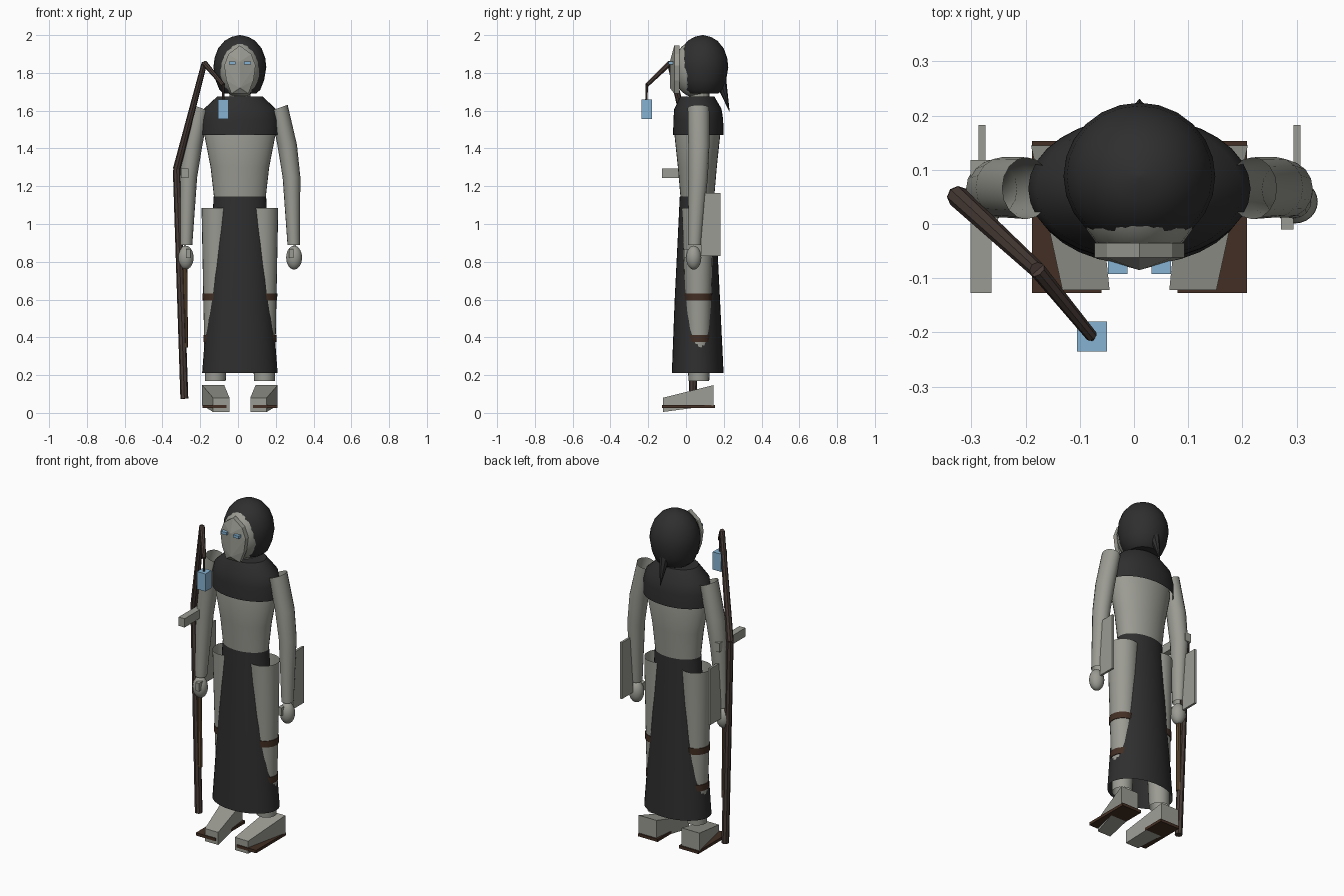
import bpy, bmesh, math
from mathutils import Vector

cube = bpy.data.objects.get("Cube")
if cube:
    bpy.data.objects.remove(cube, do_unlink=True)

CX, CY = 0.01, 0.06  # body axis


def material(name, rgb):
    m = bpy.data.materials.new(name)
    m.use_nodes = True
    col = (*rgb, 1)
    m.diffuse_color = col
    m.node_tree.nodes["Principled BSDF"].inputs["Base Color"].default_value = col
    return m


GREY = material("pale grey", (0.33, 0.33, 0.295))
DARK = material("charcoal cloth", (0.028, 0.028, 0.028))
WOOD = material("dark wood", (0.065, 0.045, 0.038))
LEATHER = material("brown leather", (0.055, 0.028, 0.017))
TAN = material("light wood", (0.13, 0.075, 0.035))
BLUE = material("glow blue", (0.24, 0.45, 0.65))


def finish(name, bm, mat, smooth=True):
    bmesh.ops.recalc_face_normals(bm, faces=bm.faces)
    me = bpy.data.meshes.new(name)
    bm.to_mesh(me)
    bm.free()
    me.materials.append(mat)
    ob = bpy.data.objects.new(name, me)
    bpy.context.collection.objects.link(ob)
    if smooth:
        bpy.ops.object.select_all(action="DESELECT")
        ob.select_set(True)
        bpy.context.view_layer.objects.active = ob
        bpy.ops.object.shade_smooth_by_angle(angle=math.radians(35))
    return ob


def loft(name, rows, mat, sides=24, caps=False, tilt=0):
    """Rings (x, y, z, rx, ry) joined in order; tilt slants the first ring."""
    bm = bmesh.new()
    rings = []
    for i, (x, y, z, rx, ry) in enumerate(rows):
        ring = []
        for k in range(sides):
            a = math.tau * k / sides
            dx = rx * math.cos(a)
            dz = tilt * dx if i == 0 else 0
            ring.append(bm.verts.new((x + dx, y + ry * math.sin(a), z + dz)))
        rings.append(ring)
    for a, b in zip(rings, rings[1:]):
        for k in range(sides):
            n = (k + 1) % sides
            bm.faces.new((a[k], a[n], b[n], b[k]))
    if caps:
        bm.faces.new(rings[0])
        bm.faces.new(rings[-1])
    return finish(name, bm, mat)


def box(name, lo, hi, mat):
    bm = bmesh.new()
    bmesh.ops.create_cube(bm, size=1)
    for v in bm.verts:
        v.co = [l + (h - l) * (c + 0.5) for l, h, c in zip(lo, hi, v.co)]
    return finish(name, bm, mat, False)


def rod(name, p, q, r1, r2, mat, sides=8):
    p, q = Vector(p), Vector(q)
    bm = bmesh.new()
    bmesh.ops.create_cone(bm, cap_ends=True, segments=sides, radius1=r1,
                          radius2=r2, depth=(q - p).length)
    rot = Vector((0, 0, 1)).rotation_difference(q - p).to_matrix()
    for v in bm.verts:
        v.co = rot @ v.co + (p + q) / 2
    return finish(name, bm, mat, False)


def ball(name, c, r, mat):
    bm = bmesh.new()
    bmesh.ops.create_uvsphere(bm, u_segments=24, v_segments=14, radius=1)
    for v in bm.verts:
        v.co = [a + b * s for a, b, s in zip(c, v.co, r)]
    return finish(name, bm, mat)


def sided_box(name, s, x0, x1, y, z, mat):
    a, b = sorted((CX + s * x0, CX + s * x1))
    return box(name, (a, y[0], z[0]), (b, y[1], z[1]), mat)


# Head, hood and neck
ball("head", (CX, 0.055, 1.82), (0.115, 0.125, 0.152), GREY)
hood = [(1.69, 0.085), (1.71, 0.108), (1.76, 0.128), (1.83, 0.14), (1.88, 0.134),
        (1.93, 0.115), (1.97, 0.081), (1.99, 0.046), (2.0, 0.004)]
loft("hood", [(CX, 0.088, z, r, r * 0.97) for z, r in hood], DARK, caps=True)
rod("hood_tail", (CX, 0.175, 1.79), (CX, 0.23, 1.595), 0.036, 0.001, DARK)
rod("neck", (CX, 0.07, 1.62), (CX, 0.07, 1.75), 0.055, 0.055, GREY, 16)

# Faceted mask with a central ridge
bm = bmesh.new()
outline = [(0, 1.945), (0.06, 1.9), (0.083, 1.84), (0.072, 1.76), (0.045, 1.69)]
outline += [(-x, z) for x, z in reversed(outline[1:])]
front = [bm.verts.new((CX + x, -0.062, z)) for x, z in outline]
back = [bm.verts.new((CX + x, -0.035, z)) for x, z in outline]
ridge = [bm.verts.new((CX, -0.085, z)) for z in (1.86, 1.72)]
n = len(outline)
for i in range(n):
    j = (i + 1) % n
    bm.faces.new((front[i], front[j], back[j], back[i]))
for i in (0, 1, 7, 8):
    bm.faces.new((front[i], front[(i + 1) % n], ridge[0]))
for i in (2, 3, 5, 6):
    bm.faces.new((front[i], front[i + 1], ridge[1]))
bm.faces.new((front[4], front[5], ridge[1]))
bm.faces.new((front[2], ridge[1], ridge[0]))
bm.faces.new((front[7], ridge[0], ridge[1]))
bm.faces.new(back)
finish("mask", bm, GREY, False)

# Torso, mantle and skirt
loft("torso", [(CX, CY, 1.1, 0.135, 0.085), (CX, CY, 1.15, 0.138, 0.09),
               (CX, CY, 1.3, 0.155, 0.103), (CX, CY, 1.48, 0.19, 0.122),
               (CX, CY, 1.6, 0.17, 0.1)], GREY, 32, True)
loft("mantle", [(CX, CY + 0.005, 1.47, 0.205, 0.133), (CX, CY + 0.005, 1.55, 0.205, 0.132),
                (CX, CY + 0.003, 1.61, 0.19, 0.125), (CX, CY, 1.675, 0.12, 0.09),
                (CX, CY, 1.676, 0.05, 0.05)], DARK, 32)
loft("skirt", [(CX, CY, 1.145, 0.139, 0.093), (CX, CY, 0.9, 0.152, 0.105),
               (CX, CY, 0.6, 0.17, 0.12), (CX, CY + 0.002, 0.21, 0.2, 0.137)], DARK, 32)

# Limbs, mirrored
for s, side in ((1, "left"), (-1, "right")):
    def leg_row(z, grow=0.0):
        t = (z - 0.17) / 0.915
        r = 0.055 + 0.03 * t + grow
        return (CX + s * (0.13 - 0.012 * t), 0.068 - 0.006 * t, z, r, r)

    loft(side + "_leg", [leg_row(0.17), leg_row(0.6), leg_row(1.085)], GREY)
    for k, z in enumerate((0.595, 0.375)):
        loft(f"{side}_leg_strap_{k + 1}",
             [leg_row(z, 0.004), leg_row(z + 0.038, 0.004)], LEATHER, caps=True)

    # Wedge foot, narrowing and turning inward toward the toe
    foot = box(side + "_foot", (-0.5,) * 3, (0.5,) * 3, GREY)
    for v in foot.data.vertices:
        outer, rear, top = v.co.x * s > 0, v.co.y > 0, v.co.z > 0
        if rear:
            x, z = (0.2 if outer else 0.083), (0.147 if top else 0.04)
        else:
            x, z = (0.142 if outer else 0.055), (0.08 if top else 0.005)
        v.co = (CX + s * x, 0.145 if rear else -0.122, z)
    sided_box(side + "_sole", s, 0.07, 0.198, (-0.127, 0.153), (0.025, 0.042), LEATHER)

    arm = [(0.208, 0.066, 1.615, 0.045, 0.057), (0.25, 0.068, 1.42, 0.052, 0.056),
           (0.273, 0.064, 1.25, 0.047, 0.052), (0.285, 0.045, 0.89, 0.033, 0.035)]
    loft(side + "_arm", [(CX + s * x, y, z, a, b) for x, y, z, a, b in arm],
         GREY, 16, tilt=0.35 * s)
    ball(side + "_hand", (CX + s * 0.287, 0.041, 0.822), (0.042, 0.04, 0.063), GREY)
    sided_box(side + "_thumb", s, 0.261, 0.284, (-0.01, 0.03), (0.82, 0.868), GREY)
    sided_box(side + "_forearm_plate", s, 0.284, 0.297, (0.08, 0.183), (0.83, 1.165), GREY)
    sided_box(side + "_eye", s, 0.022, 0.058, (-0.092, -0.05), (1.845, 1.861), BLUE)

# Staff with hook and hanging lantern
bend, crown, tip = (-0.325, 0.05, 1.29), (-0.178, -0.085, 1.852), (-0.078, -0.207, 1.735)
rod("staff_lower", (-0.284, 0.036, 0.075), bend, 0.021, 0.02, WOOD)
rod("staff_upper", bend, crown, 0.02, 0.015, WOOD)
rod("staff_hook", crown, tip, 0.015, 0.011, WOOD)
rod("staff_grip", (-0.278, 0.04, 0.345), (-0.281, 0.04, 0.82), 0.013, 0.013, TAN)
rod("lantern_cord", tip, (-0.078, -0.21, 1.655), 0.006, 0.006, WOOD)
box("lantern", (-0.105, -0.235, 1.555), (-0.05, -0.18, 1.66), BLUE)
box("cross_bar", (-0.302, -0.127, 1.243), (-0.263, 0.118, 1.295), GREY)
